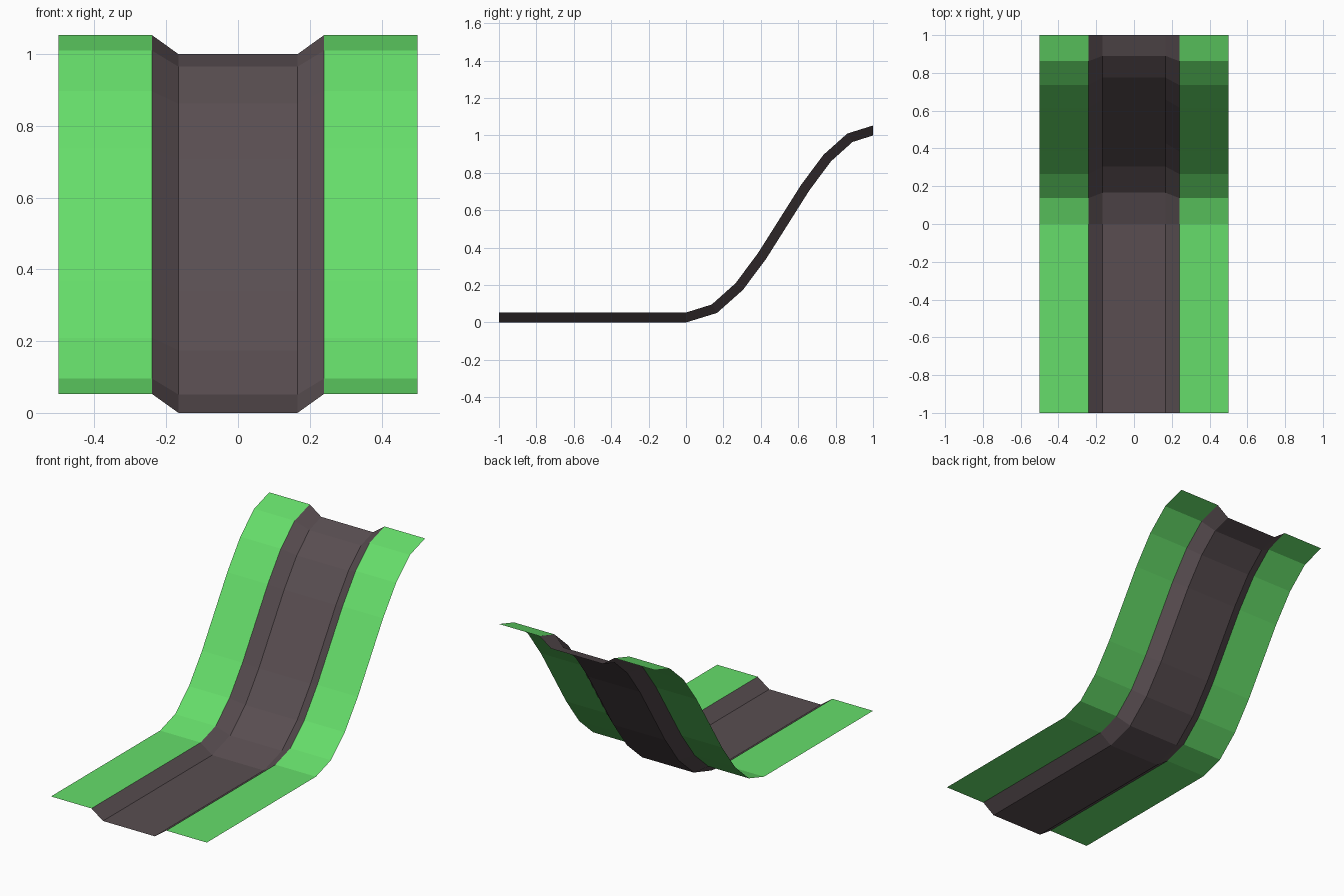
import bpy
from mathutils import Vector

if "Cube" in bpy.data.objects:
    bpy.data.objects.remove(bpy.data.objects["Cube"])

STEPS = 8        # segments along the slope
DEPTH = 0.053    # how far the road is sunk below the verges
EASE = 0.385     # handle length of the S-curve


def material(name, rgb):
    m = bpy.data.materials.new(name)
    m.diffuse_color = (*rgb, 1)
    m.use_nodes = True
    m.node_tree.nodes["Principled BSDF"].inputs["Base Color"].default_value = m.diffuse_color
    return m


green = material("grass green", (0.133, 0.73, 0.145))
dark = material("asphalt", (0.100, 0.076, 0.083))


# Path: flat run-up, then an S-curve; each station holds (y, z) and a downward normal
stations = [(Vector((-1, DEPTH)), Vector((0, -1)))]
for i in range(STEPS + 1):
    t = i / STEPS
    u = 1 - t
    pos = Vector((3*t*u*u*EASE + 3*t*t*u*(1 - EASE) + t**3,
                  3*t*t - 2*t**3 + DEPTH))
    dy = 3*u*u*EASE + 6*t*u*(1 - 2*EASE) + 3*t*t*EASE
    dz = 6*t*u
    stations.append((pos, Vector((dz, -dy)).normalized()))


def sweep(name, section, mat):
    """Sweep an open cross-section of (x, depth) points along the path."""
    n = len(section)
    verts = []
    for pos, down in stations:
        for x, d in section:
            p = pos + down * d
            verts.append((x, p.x, p.y))
    faces = [(r*n + c, r*n + c + 1, (r + 1)*n + c + 1, (r + 1)*n + c)
             for r in range(len(stations) - 1) for c in range(n - 1)]
    mesh = bpy.data.meshes.new(name)
    mesh.from_pydata(verts, [], faces)
    mesh.materials.append(mat)
    mesh.update()
    ob = bpy.data.objects.new(name, mesh)
    bpy.context.collection.objects.link(ob)
    return ob


# Sunken road with sloped sides
sweep("road", [(-0.24, 0), (-0.166, DEPTH), (0.166, DEPTH), (0.24, 0)], dark)

# Grass verges on both sides
sweep("left_verge", [(-0.5, 0), (-0.24, 0)], green)
sweep("right_verge", [(0.24, 0), (0.5, 0)], green)
